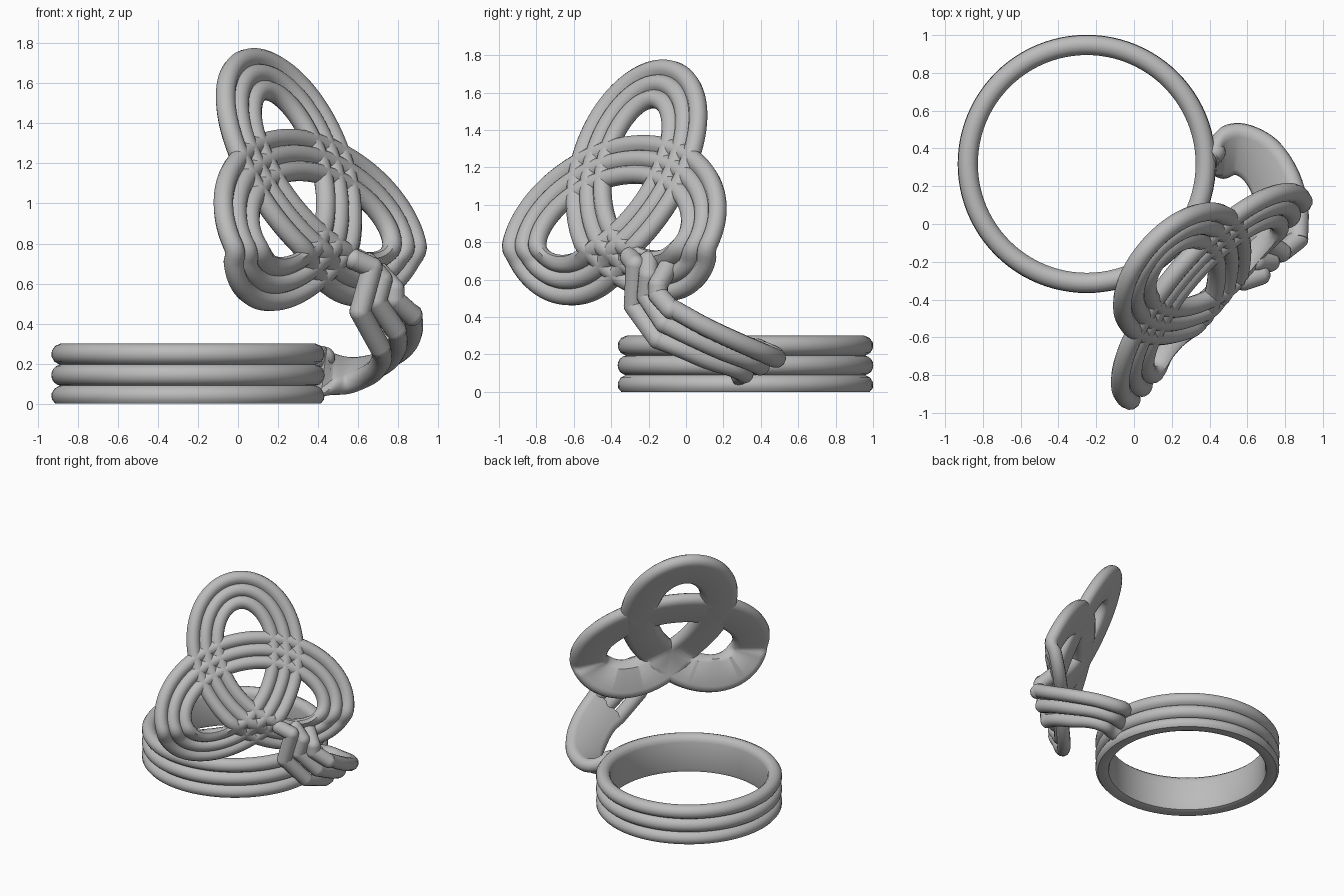
import bpy, bmesh, math
from mathutils import Vector, Matrix

old = bpy.data.objects.get("Cube")
if old:
    bpy.data.objects.remove(old, do_unlink=True)

grey = bpy.data.materials.new("grey_metal")
grey.use_nodes = True
colour = (0.5, 0.5, 0.5, 1)
grey.diffuse_color = colour
grey.node_tree.nodes["Principled BSDF"].inputs["Base Color"].default_value = colour


def finish(name, bm):
    bmesh.ops.recalc_face_normals(bm, faces=bm.faces)
    mesh = bpy.data.meshes.new(name)
    bm.to_mesh(mesh)
    bm.free()
    obj = bpy.data.objects.new(name, mesh)
    bpy.context.collection.objects.link(obj)
    mesh.materials.append(grey)
    bpy.ops.object.select_all(action='DESELECT')
    obj.select_set(True)
    bpy.context.view_layer.objects.active = obj
    bpy.ops.object.shade_smooth_by_angle(angle=math.radians(40))


def band_profile(pitch, r, steps=9):
    """Three fused round strands with a flat back, as (across, height) pairs."""
    valley = math.acos(min(1, pitch / 2 / r))
    pts = []
    for i in (-1, 0, 1):
        start = 1.5 * math.pi if i == -1 else math.pi - valley
        end = -0.5 * math.pi if i == 1 else valley
        for k in range(steps):
            a = start + (end - start) * k / (steps - 1)
            pts.append((i * pitch + r * math.cos(a), r * math.sin(a)))
    return pts


def loft(name, rings, closed):
    bm = bmesh.new()
    rows = [[bm.verts.new(p) for p in ring] for ring in rings]
    n = len(rows[0])
    for j in range(len(rows) if closed else len(rows) - 1):
        a, b = rows[j], rows[(j + 1) % len(rows)]
        for k in range(n):
            m = (k + 1) % n
            bm.faces.new((a[k], a[m], b[m], b[k]))
    if not closed:
        bm.faces.new(rows[0])
        bm.faces.new(rows[-1])
    bmesh.ops.remove_doubles(bm, verts=bm.verts, dist=0.0002)
    finish(name, bm)


# Finger ring: three stacked strands, cut flat underneath
rings = []
for j in range(96):
    a = math.tau * j / 96
    rings.append([Vector((-0.25 + (0.63 + h) * math.cos(a),
                          0.318 + (0.63 + h) * math.sin(a),
                          max(0, 0.142 + s)))
                  for s, h in band_profile(0.105, 0.0535)])
loft("finger_ring", rings, True)

# Three-lobed knot, leaning back, with its lower edge folded towards the ring
ACROSS = Vector((0.657, 0.754, 0))
FACING = Vector((0.754, -0.657, 0))
TILT = math.radians(26)
UP = Vector((0, 0, math.cos(TILT))) - FACING * math.sin(TILT)
OUT = ACROSS.cross(UP)
CENTRE = Vector((0.34, -0.33, 1.04))
FOLD_AT, FOLD_LENGTH, FOLD_ANGLE = -0.28, 0.08, math.radians(40)


def on_knot(u, v, h):
    d = min(1, max(0, (FOLD_AT - v) / FOLD_LENGTH))
    a = FOLD_ANGLE * d
    w = v - FOLD_AT
    v, h = (FOLD_AT + w * math.cos(a) + h * math.sin(a) * -1,
            w * math.sin(a) + h * math.cos(a))
    return CENTRE + ACROSS * u + UP * v + OUT * h


SIZE = 0.225
roll = Matrix.Rotation(math.radians(2), 2)


def trefoil(t):
    return roll @ Vector((math.sin(t) + 2 * math.sin(2 * t),
                          2 * math.cos(2 * t) - math.cos(t))) * SIZE


rings = []
for j in range(240):
    t = math.tau * j / 240
    p = trefoil(t)
    d = (trefoil(t + 0.001) - trefoil(t - 0.001)).normalized()
    side = Vector((-d.y, d.x))
    rings.append([on_knot(*(p + side * s), h) for s, h in band_profile(0.09, 0.05)])
loft("knot", rings, True)

# Curved strap: outer and inner strand positions from the ring up to the knot
stations = [
    ((0.41, 0.36, 0.24), (0.39, 0.30, 0.07)),
    ((0.47, 0.46, 0.20), (0.47, 0.29, 0.09)),
    ((0.58, 0.48, 0.18), (0.55, 0.31, 0.10)),
    ((0.72, 0.41, 0.21), (0.63, 0.25, 0.13)),
    ((0.82, 0.27, 0.27), (0.69, 0.12, 0.17)),
    ((0.87, 0.10, 0.35), (0.72, -0.02, 0.23)),
    ((0.87, -0.08, 0.45), (0.71, -0.15, 0.28)),
]


def smooth_path(points, steps=6):
    pts = [Vector(p) for p in points]
    pts = [2 * pts[0] - pts[1]] + pts + [2 * pts[-1] - pts[-2]]
    out = []
    for a, b, c, d in zip(pts, pts[1:], pts[2:], pts[3:]):
        for k in range(steps):
            t = k / steps
            out.append(b + (c - a) * t / 2 + (a - 2.5 * b + 2 * c - d / 2) * t ** 2
                       + (1.5 * (b - c) + (d - a) / 2) * t ** 3)
    return out + [pts[-2]]


outer = smooth_path([s[0] for s in stations])
inner = smooth_path([s[1] for s in stations])
middle = [(a + b) / 2 for a, b in zip(outer, inner)]
rings = []
for j, mid in enumerate(middle):
    along = middle[min(j + 1, len(middle) - 1)] - middle[max(j - 1, 0)]
    across = outer[j] - inner[j]
    normal = across.cross(along).normalized()
    rings.append([mid + across.normalized() * s + normal * h
                  for s, h in band_profile(across.length / 2, 0.052)])
loft("strap", rings, False)


# Strand ends: kinked rods with round joints, tying the strap to the knot
def kinked_rod(name, points, r):
    bm = bmesh.new()
    pts = [Vector(p) for p in points]
    for p in pts:
        bmesh.ops.create_uvsphere(bm, u_segments=20, v_segments=12, radius=r,
                                  matrix=Matrix.Translation(p))
    for a, b in zip(pts, pts[1:]):
        turn = (b - a).to_track_quat('Z', 'Y').to_matrix().to_4x4()
        bmesh.ops.create_cone(bm, segments=20, radius1=r, radius2=r, depth=(b - a).length,
                              matrix=Matrix.Translation((a + b) / 2) @ turn)
    finish(name, bm)


strands = {
    "inner": [(0.58, -0.30, 0.72), (0.67, -0.27, 0.68), (0.61, -0.28, 0.46), (0.71, -0.15, 0.28)],
    "middle": [(0.65, -0.20, 0.70), (0.72, -0.20, 0.62), (0.69, -0.21, 0.51), (0.79, -0.115, 0.365)],
    "outer": [(0.70, -0.10, 0.66), (0.78, -0.15, 0.57), (0.78, -0.15, 0.52), (0.87, -0.08, 0.44)],
}
for label, path in strands.items():
    kinked_rod("strand_end_" + label, path, 0.053)

# Rounded joint where the strap meets the ring
kinked_rod("strap_root", [(0.38, 0.34, 0.22), (0.43, 0.38, 0.23)], 0.055)
